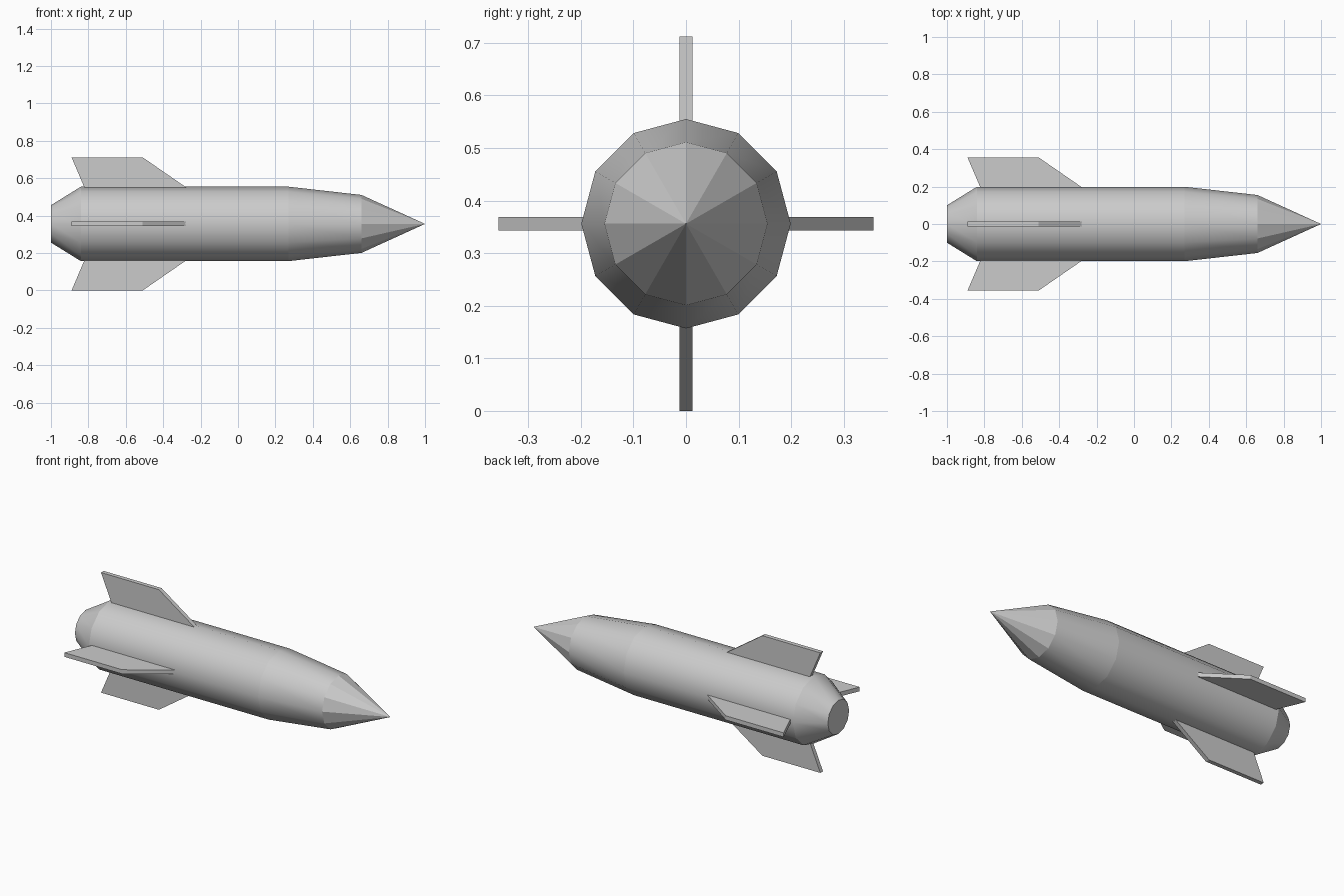
import bpy, bmesh
from math import pi, sin, cos
from mathutils import Matrix, Vector

cube = bpy.data.objects.get("Cube")
if cube:
    bpy.data.objects.remove(cube)

AXIS_Z = 0.356
SIDES = 12

grey = bpy.data.materials.new("light_grey")
grey.use_nodes = True
colour = (0.6, 0.6, 0.6, 1)
grey.diffuse_color = colour
grey.node_tree.nodes["Principled BSDF"].inputs["Base Color"].default_value = colour


def finish(name, bm):
    """Turn a bmesh into an object centred on the rocket axis."""
    bmesh.ops.recalc_face_normals(bm, faces=bm.faces)
    mesh = bpy.data.meshes.new(name)
    bm.to_mesh(mesh)
    bm.free()
    mesh.materials.append(grey)
    obj = bpy.data.objects.new(name, mesh)
    obj.location.z = AXIS_Z
    bpy.context.collection.objects.link(obj)
    return obj


# Body: a twelve-sided lathe along x, from the tail to the nose tip
profile = [(-1, 0.1), (-0.84, 0.199), (0.27, 0.199), (0.66, 0.155)]
bm = bmesh.new()
rings = []
for x, r in profile:
    angles = [2 * pi * i / SIDES for i in range(SIDES)]
    rings.append([bm.verts.new((x, r * cos(a), r * sin(a))) for a in angles])
tip = bm.verts.new((1, 0, 0))
bm.faces.new(rings[0])
for k, (ring, following) in enumerate(zip(rings, rings[1:])):
    for i in range(SIDES):
        j = (i + 1) % SIDES
        face = bm.faces.new((ring[i], ring[j], following[j], following[i]))
        face.smooth = True
for i in range(SIDES):
    bm.faces.new((rings[-1][i], rings[-1][(i + 1) % SIDES], tip))

# Crisp edges around each ring, so that each section shades separately
for edge in bm.edges:
    a, b = edge.verts
    if abs(a.co.x - b.co.x) < 0.001:
        edge.smooth = False
finish("body", bm)

# Fins: one swept plate, repeated every quarter turn
outline = [(-0.815, 0.18), (-0.89, 0.356), (-0.51, 0.356), (-0.255, 0.18)]
thickness = 0.025
for n, name in enumerate(["top_fin", "front_fin", "bottom_fin", "back_fin"]):
    bm = bmesh.new()
    plate = bm.faces.new([bm.verts.new((x, -thickness / 2, r)) for x, r in outline])
    result = bmesh.ops.extrude_face_region(bm, geom=[plate])
    moved = [v for v in result["geom"] if isinstance(v, bmesh.types.BMVert)]
    bmesh.ops.translate(bm, verts=moved, vec=Vector((0, thickness, 0)))
    bmesh.ops.rotate(bm, verts=bm.verts, matrix=Matrix.Rotation(n * pi / 2, 3, "X"))
    finish(name, bm)
